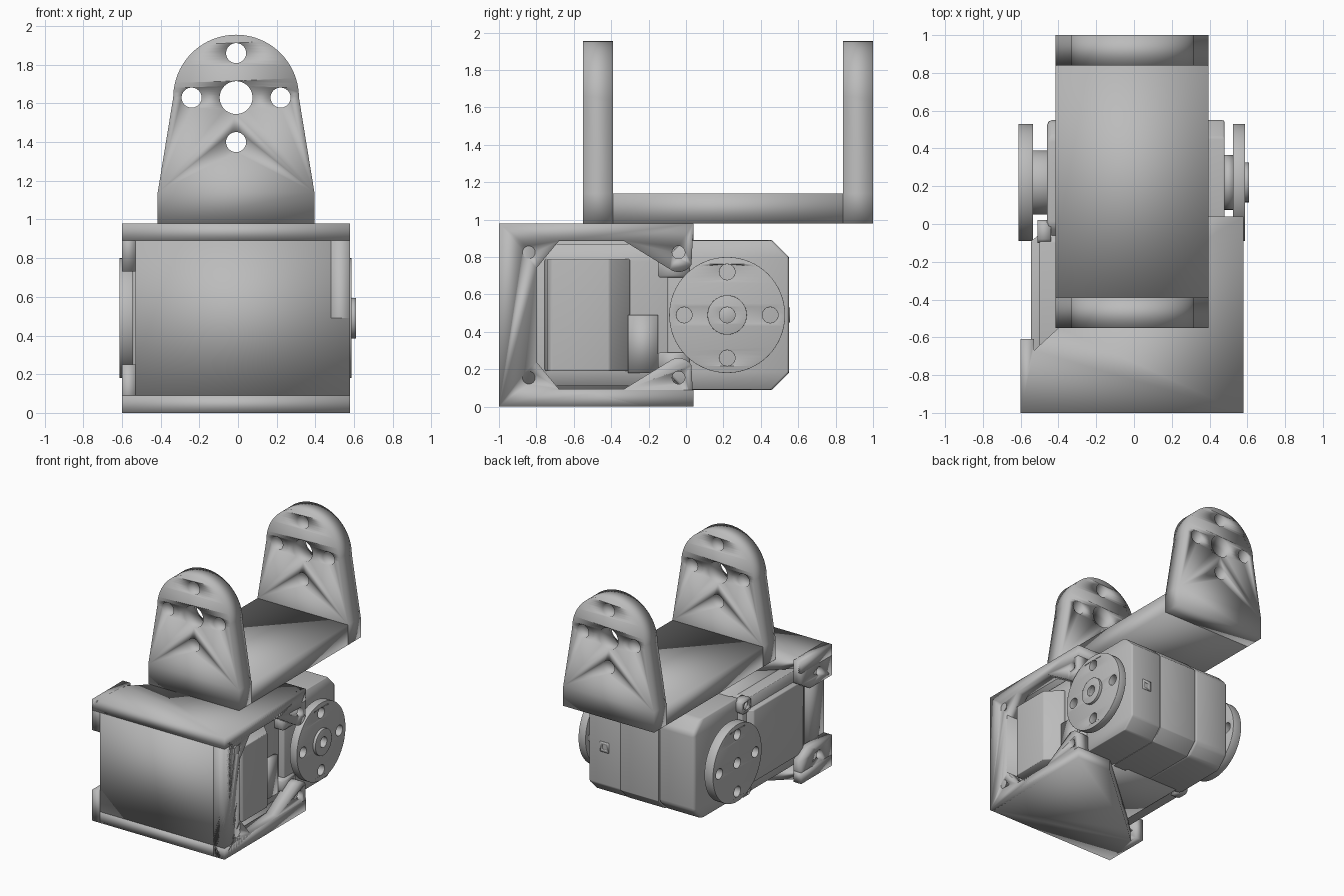
import bpy
from math import sin, cos, pi, radians
from mathutils import Matrix

cube = bpy.data.objects.get("Cube")
if cube:
    bpy.data.objects.remove(cube, do_unlink=True)

GREY = (0.5, 0.5, 0.5, 1)
mat = bpy.data.materials.new("light grey plastic")
mat.use_nodes = True
mat.diffuse_color = GREY
mat.node_tree.nodes["Principled BSDF"].inputs["Base Color"].default_value = GREY

# Each plane maps a 2D outline and its extrusion direction to world axes
PLANES = {
    "x": Matrix(((0, 0, 1, 0), (1, 0, 0, 0), (0, 1, 0, 0), (0, 0, 0, 1))),
    "y": Matrix(((1, 0, 0, 0), (0, 0, -1, 0), (0, 1, 0, 0), (0, 0, 0, 1))),
    "z": Matrix.Identity(4),
}


def arc(cx, cy, r, start=0, end=360, n=40):
    steps = n if end - start == 360 else n + 1
    angles = [radians(start + (end - start) * i / n) for i in range(steps)]
    return [(cx + r * cos(a), cy + r * sin(a)) for a in angles]


def plate(name, axis, lo, hi, outline, holes=(), bevel=0):
    """Extrude an outline with holes between two positions on an axis."""
    curve = bpy.data.curves.new(name, "CURVE")
    curve.dimensions = "2D"
    curve.fill_mode = "BOTH"
    curve.extrude = (hi - lo) / 2
    for loop in [outline, *holes]:
        spline = curve.splines.new("POLY")
        spline.points.add(len(loop) - 1)
        for point, (u, v) in zip(spline.points, loop):
            point.co = (u, v, 0, 1)
        spline.use_cyclic_u = True
    obj = bpy.data.objects.new(name, curve)
    bpy.context.collection.objects.link(obj)
    mid = (lo + hi) / 2 * (-1 if axis == "y" else 1)
    obj.matrix_world = PLANES[axis] @ Matrix.Translation((0, 0, mid))
    bpy.ops.object.select_all(action="DESELECT")
    bpy.context.view_layer.objects.active = obj
    obj.select_set(True)
    bpy.ops.object.convert(target="MESH")
    obj = bpy.context.object
    obj.data.materials.clear()
    obj.data.materials.append(mat)
    # Merge the caps to the sides
    weld = obj.modifiers.new("weld", "WELD")
    weld.merge_threshold = 0.0005
    if bevel:
        mod = obj.modifiers.new("bevel", "BEVEL")
        mod.width = bevel
        mod.segments = 2
        mod.limit_method = "ANGLE"
        mod.angle_limit = radians(40)
    bpy.ops.object.shade_smooth_by_angle(angle=radians(30))
    return obj


def rect(u0, u1, v0, v1, c=0):
    if not c:
        return [(u0, v0), (u1, v0), (u1, v1), (u0, v1)]
    return [(u0 + c, v0), (u1 - c, v0), (u1, v0 + c), (u1, v1 - c),
            (u1 - c, v1), (u0 + c, v1), (u0, v1 - c), (u0, v0 + c)]


def ring(cx, cy, distance, r):
    return [arc(cx + distance * cos(k * pi / 2), cy + distance * sin(k * pi / 2), r, n=24)
            for k in range(4)]


def flip(points):
    """Mirror a side outline about the mid height of the housing."""
    return [(u, 2 * MID - v) for u, v in points]


MID = 0.49     # mid height of the housing
AXLE = 0.22    # y of the output axle
CX = -0.01     # x centre of the bracket

# U bracket: two rounded ears joined by a floor
ear = [(CX - 0.405, 0.98), (CX + 0.405, 0.98), (CX + 0.405, 1.14)]
ear += arc(CX, 1.63, 0.325, 0, 180) + [(CX - 0.405, 1.14)]
ear_holes = [arc(CX, 1.63, 0.085)] + ring(CX, 1.63, 0.23, 0.052)
plate("bracket_front_ear", "y", -0.55, -0.39, ear, ear_holes)
plate("bracket_back_ear", "y", 0.84, 1.0, ear, ear_holes)
plate("bracket_floor", "z", 0.98, 1.14, rect(CX - 0.405, CX + 0.405, -0.39, 0.84))

# Holder: top and bottom plates with a diagonal back edge
deck = [(-0.6, -1), (0.58, -1), (0.58, 0.04), (0.27, 0.04), (-0.4, -0.55),
        (-0.53, -0.67), (-0.53, -0.61), (-0.6, -0.61)]
plate("holder_bottom", "z", 0, 0.09, deck)
plate("holder_top", "z", 0.89, 0.98, deck)
plate("holder_front_wall", "y", -1, -0.8, rect(-0.53, 0.58, 0.09, 0.89))

# Holder side panel: front post with two rounded arms around the window
upper = ([(-0.8, MID), (-0.8, 0.74), (-0.68, 0.885), (-0.33, 0.885)]
         + arc(-0.04, 0.8, 0.08, 235, 330, 10) + [(0.04, 0.98)])
lower = flip(upper)[::-1]
panel = [(-1, 0)] + lower[:-1] + upper[1:] + [(-1, 0.98)]
screws = [arc(y, z, 0.034, n=24) for y in (-0.84, -0.04) for z in (0.155, 0.825)]
plate("holder_side_panel", "x", 0.48, 0.58, panel, screws)

# Holder corner tabs on the other side
tab = [(-1, 0.73), (-0.72, 0.73), (-0.61, 0.8), (-0.61, 0.98), (-1, 0.98)]
tab_hole = arc(-0.84, 0.825, 0.034, n=24)
plate("holder_upper_tab", "x", -0.6, -0.53, tab, [tab_hole])
plate("holder_lower_tab", "x", -0.6, -0.53, flip(tab), [flip(tab_hole)])

# Motor housing: three shells with fine seams between them
shell = rect(-0.1, 0.55, 0.09, 0.89, 0.09)
plate("motor_right_shell", "x", 0.2, 0.48, shell, bevel=0.012)
plate("motor_middle_shell", "x", -0.14, 0.2, shell, bevel=0.004)
plate("motor_left_shell", "x", -0.46, -0.14, shell, bevel=0.025)
plate("motor_front_body", "x", -0.5, 0.43, rect(-0.8, 0.0, 0.11, 0.87, 0.09), bevel=0.01)
plate("motor_inner_body", "x", -0.4, 0.4, rect(-0.8, 0.02, 0.09, 0.89))

# Raised covers on both sides of the housing
right_cover = [(0.4, -0.76), (0.53, -0.74), (0.55, -0.72), (0.55, -0.41), (0.44, -0.3), (0.4, -0.3)]
plate("right_cover", "z", 0.19, 0.79, right_cover, bevel=0.008)
plate("right_cover_step", "x", 0.4, 0.46, rect(-0.31, -0.15, 0.18, MID))
left_cover = [(-0.48, -0.74), (-0.545, -0.72), (-0.545, -0.09), (-0.48, -0.04)]
plate("left_cover", "z", 0.2, 0.78, left_cover, bevel=0.008)

# Screw lugs beside the covers
for label, z in (("upper", 0.825), ("lower", 0.155)):
    hole = arc(-0.04, z, 0.03, n=20)
    plate(label + "_left_lug", "x", -0.51, -0.44, rect(-0.1, 0.02, z - 0.055, z + 0.055, 0.02), [hole])
    inner = z + (MID - z) * 0.25
    plate(label + "_right_lug", "x", 0.42, 0.5, rect(-0.15, 0.02, inner - 0.05, inner + 0.05, 0.01))

# Cable port at the back
plate("cable_port", "y", 0.545, 0.556, rect(0.3, 0.38, 0.45, 0.53), [rect(0.32, 0.36, 0.47, 0.51)])

# Output discs on the axle
disc_holes = ring(AXLE, MID, 0.23, 0.042)
bore = arc(AXLE, MID, 0.042, n=24)
rim = arc(AXLE, MID, 0.31, n=64)
plate("right_disc", "x", 0.525, 0.588, rim, disc_holes + [bore], 0.008)
plate("right_hub_cap", "x", 0.58, 0.61, arc(AXLE, MID, 0.105), [bore], 0.008)
plate("right_axle", "x", 0.47, 0.53, arc(AXLE, MID, 0.145))
plate("left_disc", "x", -0.612, -0.535, rim, disc_holes + [bore], 0.008)
plate("left_axle", "x", -0.54, -0.45, arc(AXLE, MID, 0.17), [bore], 0.006)
